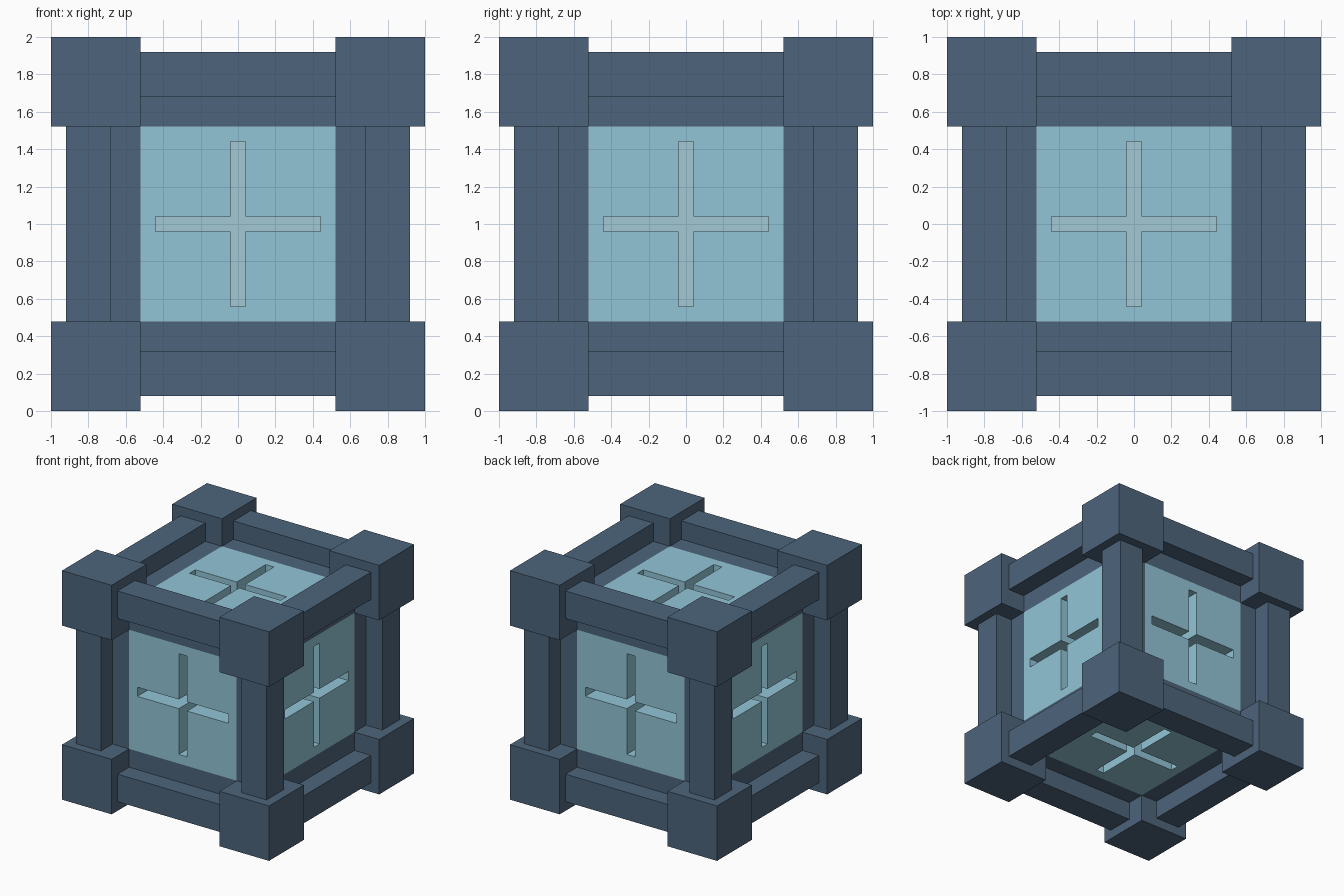
import bpy, bmesh, math
from itertools import product
from mathutils import Matrix, Vector

if "Cube" in bpy.data.objects:
    bpy.data.objects.remove(bpy.data.objects["Cube"])

LIFT = Vector((0, 0, 1))


def material(name, rgb):
    m = bpy.data.materials.new(name)
    m.diffuse_color = (*rgb, 1)
    m.use_nodes = True
    m.node_tree.nodes["Principled BSDF"].inputs["Base Color"].default_value = m.diffuse_color
    return m


slate = material("slate", (0.075, 0.13, 0.2))
glass = material("pale_blue", (0.29, 0.56, 0.68))
glow = material("slot_glow", (0.37, 0.58, 0.66))


def box(name, centre, size):
    bm = bmesh.new()
    bmesh.ops.create_cube(bm, size=1)
    bmesh.ops.scale(bm, vec=size, verts=bm.verts)
    me = bpy.data.meshes.new(name)
    bm.to_mesh(me)
    bm.free()
    me.materials.append(slate)
    ob = bpy.data.objects.new(name, me)
    ob.location = Vector(centre) + LIFT
    bpy.context.collection.objects.link(ob)


# Corner blocks
for signs in product((-1, 1), repeat=3):
    box("corner_block", [0.76 * s for s in signs], (0.48,) * 3)

# Edge beams, four along each axis
for axis in range(3):
    for a, b in product((-0.8, 0.8), repeat=2):
        centre, size = [a, b], [0.24, 0.24]
        centre.insert(axis, 0)
        size.insert(axis, 1.04)
        box("edge_beam", centre, size)

# One side of the core: dark rim, pale panel and sunken cross slot
cuts = [-0.76, -0.52, -0.44, -0.04, 0.04, 0.44, 0.52, 0.76]
bm = bmesh.new()
grid = [[bm.verts.new((x, y, 0.76)) for y in cuts] for x in cuts]
for i, j in product(range(7), repeat=2):
    bm.faces.new((grid[i][j], grid[i + 1][j], grid[i + 1][j + 1], grid[i][j + 1]))
cross = []
for f in bm.faces:
    x, y, _ = f.calc_center_median()
    if min(abs(x), abs(y)) < 0.04 and max(abs(x), abs(y)) < 0.44:
        cross.append(f)
new = bmesh.ops.extrude_face_region(bm, geom=cross)["geom"]
bmesh.ops.delete(bm, geom=[f for f in cross if f.is_valid], context='FACES')
bmesh.ops.translate(bm, vec=(0, 0, -0.24),
                    verts=[v for v in new if isinstance(v, bmesh.types.BMVert)])
for f in bm.faces:
    x, y, z = f.calc_center_median()
    f.material_index = 0 if max(abs(x), abs(y)) > 0.52 else 2 if z < 0.53 else 1
side = bpy.data.meshes.new("core_side")
bm.to_mesh(side)
bm.free()

# Six turned copies of that side form the core
turns = [Matrix.Rotation(math.pi / 2 * k, 4, 'X') for k in range(4)]
turns += [Matrix.Rotation(math.pi / 2 * k, 4, 'Y') for k in (1, -1)]
bm = bmesh.new()
for turn in turns:
    start = len(bm.verts)
    bm.from_mesh(side)
    bm.verts.ensure_lookup_table()
    bmesh.ops.transform(bm, matrix=turn, verts=bm.verts[start:])
bmesh.ops.remove_doubles(bm, verts=bm.verts, dist=0.001)
bmesh.ops.recalc_face_normals(bm, faces=bm.faces)
core_mesh = bpy.data.meshes.new("core")
bm.to_mesh(core_mesh)
bm.free()
bpy.data.meshes.remove(side)
for m in (slate, glass, glow):
    core_mesh.materials.append(m)
core = bpy.data.objects.new("core", core_mesh)
core.location = LIFT
bpy.context.collection.objects.link(core)
